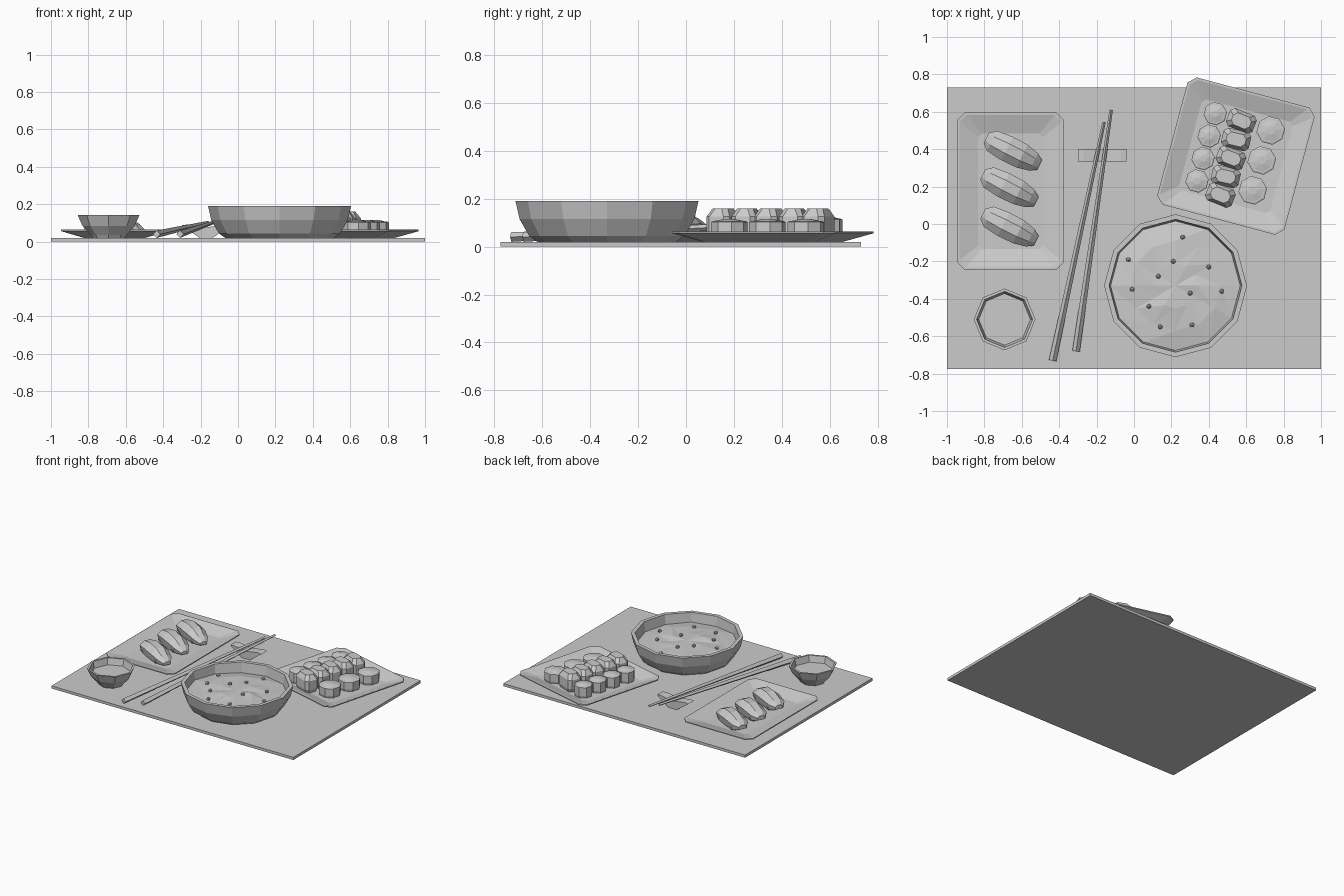
import bpy, bmesh, math, random
from mathutils import Matrix, Vector

random.seed(4)
if "Cube" in bpy.data.objects:
    bpy.data.objects.remove(bpy.data.objects["Cube"], do_unlink=True)

grey = bpy.data.materials.new("plain_grey")
grey.use_nodes = True
COLOUR = (0.6, 0.6, 0.6, 1)
grey.diffuse_color = COLOUR
grey.node_tree.nodes["Principled BSDF"].inputs["Base Color"].default_value = COLOUR


def finish(name, bm, place=(0, 0, 0), turn=0):
    """Turn a bmesh into a flat-shaded object placed on the tray."""
    bmesh.ops.recalc_face_normals(bm, faces=bm.faces)
    mesh = bpy.data.meshes.new(name)
    bm.to_mesh(mesh)
    bm.free()
    mesh.materials.append(grey)
    obj = bpy.data.objects.new(name, mesh)
    obj.location = place
    obj.rotation_euler.z = math.radians(turn)
    bpy.context.collection.objects.link(obj)
    return obj


def loft(name, rings, place=(0, 0, 0), turn=0):
    """Skin a list of equal closed rings and cap both ends."""
    bm = bmesh.new()
    loops = [[bm.verts.new(p) for p in ring] for ring in rings]
    n = len(loops[0])
    for a, b in zip(loops, loops[1:]):
        for i in range(n):
            j = (i + 1) % n
            bm.faces.new((a[i], a[j], b[j], b[i]))
    bm.faces.new(loops[0])
    bm.faces.new(loops[-1])
    return finish(name, bm, place, turn)


def circle(r, z, n):
    return [(r * math.cos(math.tau * i / n), r * math.sin(math.tau * i / n), z)
            for i in range(n)]


def chamfered(hx, hy, cut, z):
    """Rectangle ring with cut corners."""
    return [(hx, cut - hy, z), (hx, hy - cut, z), (hx - cut, hy, z), (cut - hx, hy, z),
            (-hx, hy - cut, z), (-hx, cut - hy, z), (cut - hx, -hy, z), (hx - cut, -hy, z)]


def turned(name, profile, n, x, y):
    return loft(name, [circle(r, z, n) for r, z in profile], (x, y, 0))


def plate(name, hx, hy, inset, x, y, turn=0):
    steps = [(inset + 0.01, 0.02), (0, 0.056), (0, 0.064), (0.012, 0.064), (inset, 0.034)]
    rings = [chamfered(hx - d, hy - d, 0.04 - d * 0.2, z) for d, z in steps]
    return loft(name, rings, (x, y, 0), turn)


# Tray mat
loft("place_mat", [[(-1, -0.775, z), (1, -0.775, z), (1, 0.73, z), (-1, 0.73, z)]
                   for z in (0, 0.02)])

# Large bowl with its lumpy filling
BX, BY = 0.222, -0.33
turned("large_bowl", [(0.29, 0.02), (0.325, 0.045), (0.365, 0.115), (0.382, 0.19),
                      (0.355, 0.19), (0.345, 0.11), (0.3, 0.06)], 12, BX, BY)


def filling_height(r):
    return 0.145 - 0.2 * r * r


bm = bmesh.new()
rows = []
for r, n in ((0.352, 12), (0.24, 12), (0.12, 12)):
    rows.append([bm.verts.new((x, y, filling_height(r) + random.uniform(-0.008, 0.008)))
                 for x, y, _ in circle(r, 0, n)])
for a, b in zip(rows, rows[1:]):
    for i in range(12):
        j = (i + 1) % 12
        bm.faces.new((a[i], a[j], b[j]))
        bm.faces.new((a[i], b[j], b[i]))
centre = bm.verts.new((0, 0, filling_height(0)))
for i in range(12):
    bm.faces.new((rows[2][i], rows[2][(i + 1) % 12], centre))
finish("bowl_filling", bm, (BX, BY, 0))

# Seeds sprinkled on the filling
for x, y in ((0.26, -0.07), (-0.03, -0.19), (0.21, -0.2), (0.4, -0.23), (0.13, -0.28),
             (-0.01, -0.35), (0.3, -0.37), (0.47, -0.36), (0.08, -0.44), (0.14, -0.55),
             (0.31, -0.54)):
    z = filling_height(math.hypot(x - BX, y - BY)) + 0.008
    bm = bmesh.new()
    bmesh.ops.create_icosphere(bm, subdivisions=1, radius=0.014)
    finish("seed", bm, (x, y, z), random.uniform(0, 90))

# Small sauce bowl
turned("sauce_bowl", [(0.085, 0.02), (0.095, 0.035), (0.14, 0.085), (0.165, 0.142),
                      (0.15, 0.142), (0.138, 0.095)], 8, -0.692, -0.51)

# Plates
plate("long_plate", 0.285, 0.42, 0.112, -0.66, 0.175)
plate("square_plate", 0.352, 0.352, 0.1, 0.545, 0.363, -15)

# Arched pieces on the long plate: a rice block under a draped topping
for x, y in ((-0.652, 0.39), (-0.67, 0.195), (-0.67, -0.015)):
    rings = []
    for s, w, low, top in ((-0.155, 0.03, 0.055, 0.085), (-0.12, 0.06, 0.045, 0.112),
                           (-0.03, 0.07, 0.04, 0.134), (0.06, 0.068, 0.04, 0.128),
                           (0.13, 0.052, 0.042, 0.095), (0.165, 0.028, 0.042, 0.065)):
        mid = low + (top - low) * 0.6
        rings.append([(s, -w * 0.85, low), (s, -w, mid), (s, -w * 0.4, top),
                      (s, w * 0.4, top), (s, w, mid), (s, w * 0.85, low)])
    loft("arched_topping", rings, (x, y, 0), -27)
    loft("rice_block", [chamfered(hx, hy, 0.02, z) for hx, hy, z in
                        ((0.11, 0.05, 0.033), (0.12, 0.058, 0.055), (0.1, 0.045, 0.08))],
         (x, y, 0), -27)


def roll(name, r, top, x, y):
    """Round roll: upright wrapper, narrow rim and domed filling."""
    turned(name, [(r * 0.94, 0.033), (r, 0.05), (r, top - 0.012), (r * 0.88, top - 0.008),
                  (r * 0.8, top - 0.008), (r * 0.3, top)], 8, x, y).rotation_euler.z = 0.13


# Two rows of rolls on the square plate
for i in range(4):
    roll("small_roll", 0.063, 0.125, 0.337 + 0.0325 * i, 0.23 + 0.12 * i)
for i in range(3):
    roll("large_roll", 0.077, 0.115, 0.635 + 0.048 * i, 0.18 + 0.16 * i)

# Middle row of tall blocks, alternately turned
for i in range(5):
    loft("tall_block", [chamfered(hx, hy, 0.02, z) for hx, hy, z in
                        ((0.068, 0.045, 0.033), (0.076, 0.052, 0.06), (0.076, 0.052, 0.125),
                         (0.052, 0.034, 0.16))],
         (0.462 + 0.028 * i, 0.155 + 0.099 * i, 0), -22 + 9 * (i % 2))

# Chopstick rest with a dipped top and narrow foot
profile = [(-0.13, 0.088), (-0.1, 0.092), (0, 0.076), (0.1, 0.092), (0.13, 0.088),
           (0.035, 0.02), (-0.035, 0.02)]
loft("chopstick_rest", [[(x, y, z) for x, z in profile] for y in (-0.033, 0.033)],
     (-0.17, 0.368, 0))

# Tapered chopsticks leaning on the rest
for start, end in (((-0.435, -0.73, 0.04), (-0.16, 0.545, 0.102)),
                   ((-0.31, -0.68, 0.04), (-0.122, 0.61, 0.106))):
    a, b = Vector(start), Vector(end)
    bm = bmesh.new()
    spin = (b - a).to_track_quat('Z', 'Y').to_matrix().to_4x4()
    bmesh.ops.create_cone(bm, cap_ends=True, segments=4, radius1=0.02, radius2=0.009,
                          depth=(b - a).length,
                          matrix=Matrix.Translation((a + b) / 2) @ spin)
    finish("chopstick", bm)
